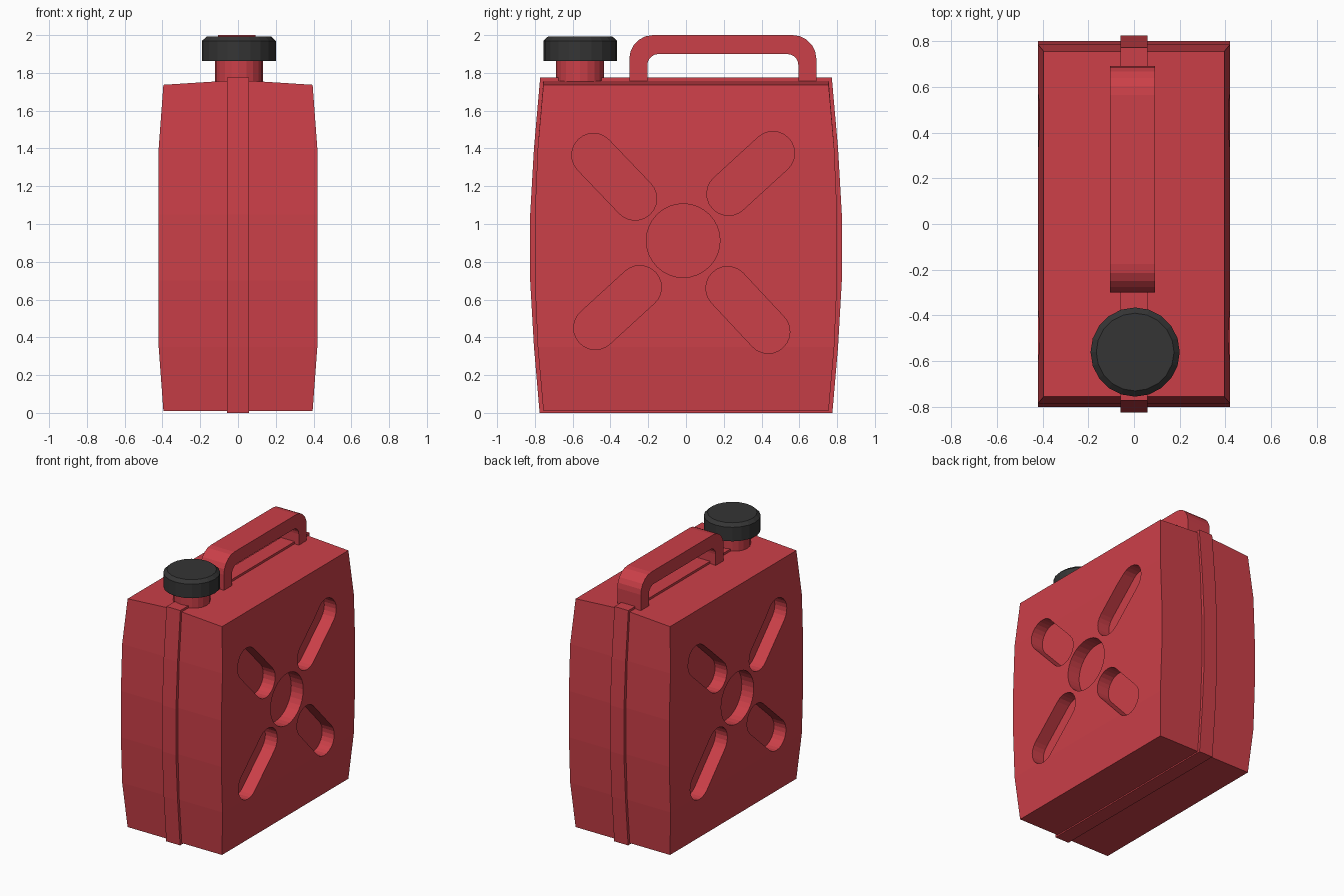
import bpy, bmesh
from math import sin, cos, pi, atan2

if "Cube" in bpy.data.objects:
    bpy.data.objects.remove(bpy.data.objects["Cube"])


def material(name, rgb):
    m = bpy.data.materials.new(name)
    m.diffuse_color = (*rgb, 1)
    m.use_nodes = True
    m.node_tree.nodes["Principled BSDF"].inputs["Base Color"].default_value = m.diffuse_color
    return m


RED = material("red_plastic", (0.60, 0.05, 0.065))
BLACK = material("black_plastic", (0.035, 0.035, 0.035))


def finish(bm, name, mat):
    bmesh.ops.recalc_face_normals(bm, faces=bm.faces)
    me = bpy.data.meshes.new(name)
    bm.to_mesh(me)
    bm.free()
    me.materials.append(mat)
    ob = bpy.data.objects.new(name, me)
    bpy.context.collection.objects.link(ob)
    return ob


def bridge(bm, rings):
    for a, b in zip(rings, rings[1:]):
        n = len(a)
        for i in range(n):
            bm.faces.new((a[i], a[(i + 1) % n], b[(i + 1) % n], b[i]))


def box_loft(name, levels, crown):
    """Stack of rectangles (z, half x, half y) with a ridge of height crown on top."""
    bm = bmesh.new()
    rings = []
    for k, (z, x, y) in enumerate(levels):
        zc = z + (crown if k == len(levels) - 1 else 0)
        rings.append([bm.verts.new(p) for p in (
            (x, -y, z), (x, y, z), (0, y, zc), (-x, y, z), (-x, -y, z), (0, -y, zc))])
    bridge(bm, rings)
    for r in (rings[0], rings[-1]):
        bm.faces.new((r[0], r[1], r[2], r[5]))
        bm.faces.new((r[5], r[2], r[3], r[4]))
    return finish(bm, name, RED)


def extrude_yz(bm, points, x0, x1):
    """Prism along x from a closed y-z outline."""
    rings = [[bm.verts.new((x, y, z)) for y, z in points] for x in (x0, x1)]
    bridge(bm, rings)
    for r in rings:
        bm.faces.new(r)


def lathe(name, profile, center, sides, mat):
    bm = bmesh.new()
    rings = [[bm.verts.new((center[0] + r * cos(2 * pi * i / sides),
                            center[1] + r * sin(2 * pi * i / sides), z))
              for i in range(sides)] for r, z in profile]
    bridge(bm, rings)
    bm.faces.new(rings[0])
    bm.faces.new(rings[-1])
    return finish(bm, name, mat)


def arc(cy, cz, r, a0, a1, n):
    return [(cy + r * cos(a0 + (a1 - a0) * i / n), cz + r * sin(a0 + (a1 - a0) * i / n))
            for i in range(n + 1)]


def capsule(p, q, r):
    a = atan2(q[1] - p[1], q[0] - p[0])
    return arc(*q, r, a - pi / 2, a + pi / 2, 12) + arc(*p, r, a + pi / 2, a + 1.5 * pi, 12)


# Bulging tank body
body = box_loft("tank_body", [
    (0.01, 0.395, 0.755), (0.35, 0.42, 0.785), (0.70, 0.42, 0.80),
    (1.05, 0.42, 0.80), (1.40, 0.42, 0.785), (1.737, 0.395, 0.755)], 0.025)

# Pressed-in disc and cross on both sides
slots = [((-0.49, 1.365), (-0.27, 1.135)), ((0.46, 1.375), (0.225, 1.16)),
         ((-0.48, 0.45), (-0.245, 0.665)), ((0.435, 0.43), (0.22, 0.66))]
outlines = [capsule(p, q, 0.115) for p, q in slots]
outlines.append(arc(-0.015, 0.912, 0.195, 0, 2 * pi, 32)[:-1])
bm = bmesh.new()
for s in (-1, 1):
    for o in outlines:
        extrude_yz(bm, o, s * 0.32, s * 0.6)
cutter = finish(bm, "recess_cutter", RED)
cutter.hide_render = True
mod = body.modifiers.new("recesses", 'BOOLEAN')
mod.operation = 'DIFFERENCE'
mod.solver = 'EXACT'
mod.object = cutter
bpy.context.view_layer.objects.active = body
bpy.ops.object.modifier_apply(modifier=mod.name)
bpy.data.objects.remove(cutter)

# Seam band running around the middle
box_loft("seam_band", [
    (0.0, 0.058, 0.775), (0.35, 0.058, 0.805), (0.70, 0.058, 0.825),
    (1.05, 0.058, 0.825), (1.40, 0.058, 0.805), (1.775, 0.058, 0.772)], 0.0)

# Carrying handle
outer = [(-0.30, 1.75)] + arc(-0.175, 1.875, 0.125, pi, pi / 2, 5) \
    + arc(0.565, 1.875, 0.125, pi / 2, 0, 5) + [(0.69, 1.75)]
inner = [(-0.205, 1.75)] + arc(-0.145, 1.84, 0.06, pi, pi / 2, 5) \
    + arc(0.535, 1.84, 0.06, pi / 2, 0, 5) + [(0.595, 1.75)]
bm = bmesh.new()
sides = [[[bm.verts.new((x, y, z)) for y, z in line] for line in (outer, inner)]
         for x in (-0.105, 0.092)]
(oa, ia), (ob, ib) = sides
loops = list(zip(oa, ob, ib, ia))
bridge(bm, loops)
bm.faces.new(loops[0])
bm.faces.new(loops[-1])
finish(bm, "handle", RED)

# Filler neck and screw cap
lathe("filler_neck", [(0.127, 1.74), (0.127, 1.88)], (0.005, -0.56), 20, RED)
lathe("screw_cap", [(0.195, 1.864), (0.195, 1.97), (0.17, 1.993)],
      (0.005, -0.56), 20, BLACK)
